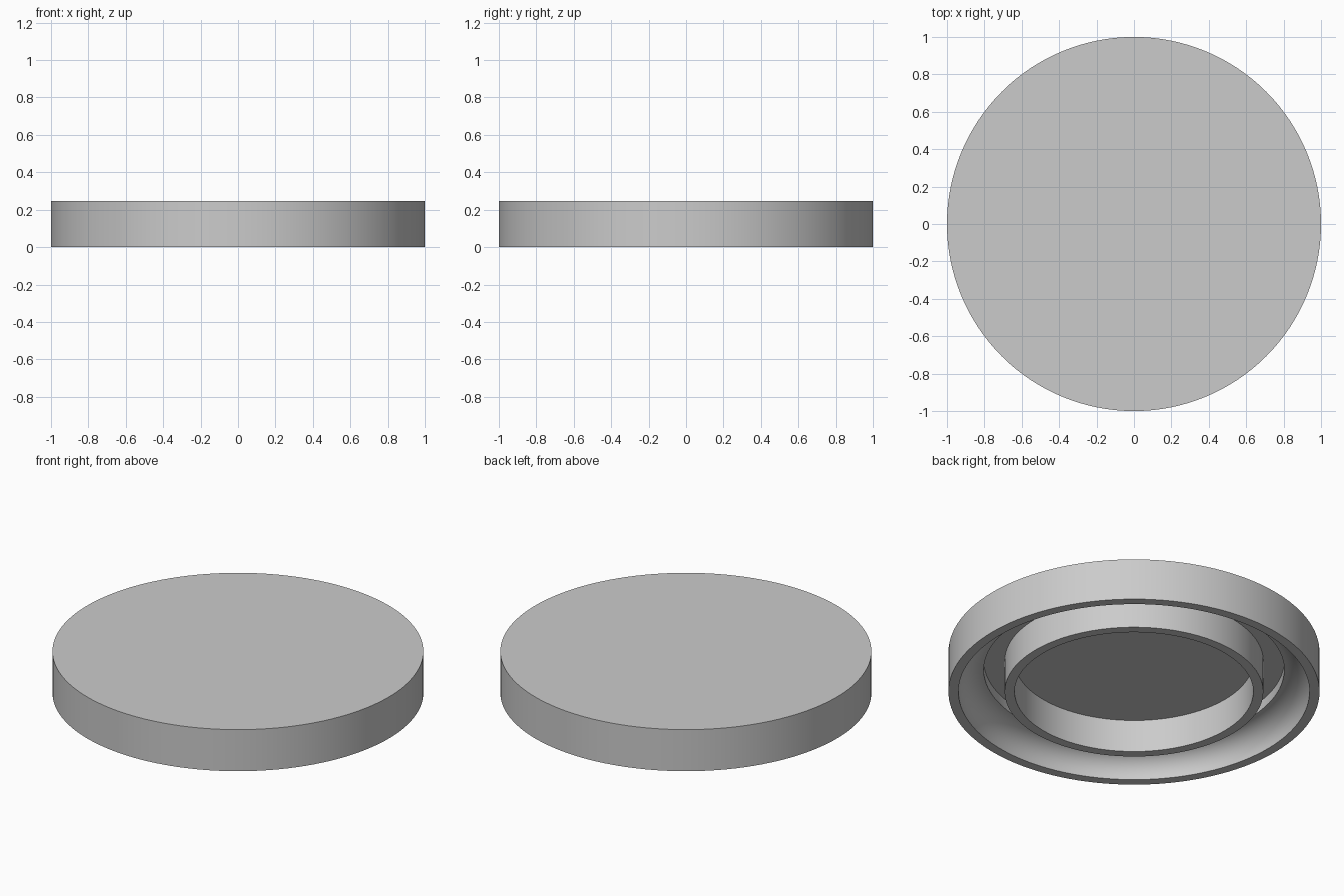
import bpy
import bmesh
from math import sin, cos, pi, radians
from mathutils import Matrix, Vector

default = bpy.data.objects.get("Cube")
if default:
    bpy.data.objects.remove(default)

SEGMENTS = 128
HEIGHT = 0.247
CEILING = 0.193      # underside of the top plate
RIM_IN = 0.946       # inside of the outer rim
COVE = 0.136         # radius of the hollow curve inside the rim
RING_OUT, RING_IN = 0.697, 0.643

grey = bpy.data.materials.new("light_grey")
grey.use_nodes = True
colour = (0.6, 0.6, 0.6, 1)
grey.diffuse_color = colour
grey.node_tree.nodes["Principled BSDF"].inputs["Base Color"].default_value = colour


def lathe(name, profile):
    """Revolve a radius/height profile about the z axis."""
    bm = bmesh.new()
    verts = [bm.verts.new((r, 0, z)) for r, z in profile]
    edges = [bm.edges.new(pair) for pair in zip(verts, verts[1:])]
    bmesh.ops.spin(bm, geom=verts + edges, cent=(0, 0, 0), axis=(0, 0, 1),
                   angle=2 * pi, steps=SEGMENTS)
    bmesh.ops.remove_doubles(bm, verts=bm.verts, dist=0.0001)
    bmesh.ops.recalc_face_normals(bm, faces=bm.faces)
    mesh = bpy.data.meshes.new(name)
    bm.to_mesh(mesh)
    bm.free()
    obj = bpy.data.objects.new(name, mesh)
    bpy.context.collection.objects.link(obj)
    mesh.materials.append(grey)
    bpy.ops.object.select_all(action='DESELECT')
    obj.select_set(True)
    bpy.context.view_layer.objects.active = obj
    bpy.ops.object.shade_smooth_by_angle(angle=radians(30))
    return obj


# Lid: top plate, outer rim, coved inner wall with a step, and inner ring
cove = [(RIM_IN - COVE + COVE * cos(a), COVE * sin(a))
        for a in (i * pi / 24 for i in range(13))]
lathe("lid", [(0, HEIGHT), (1, HEIGHT), (1, 0)] + cove
      + [(RIM_IN - COVE, CEILING), (RING_OUT, CEILING), (RING_OUT, 0),
         (RING_IN, 0), (RING_IN, CEILING), (0, CEILING)])
